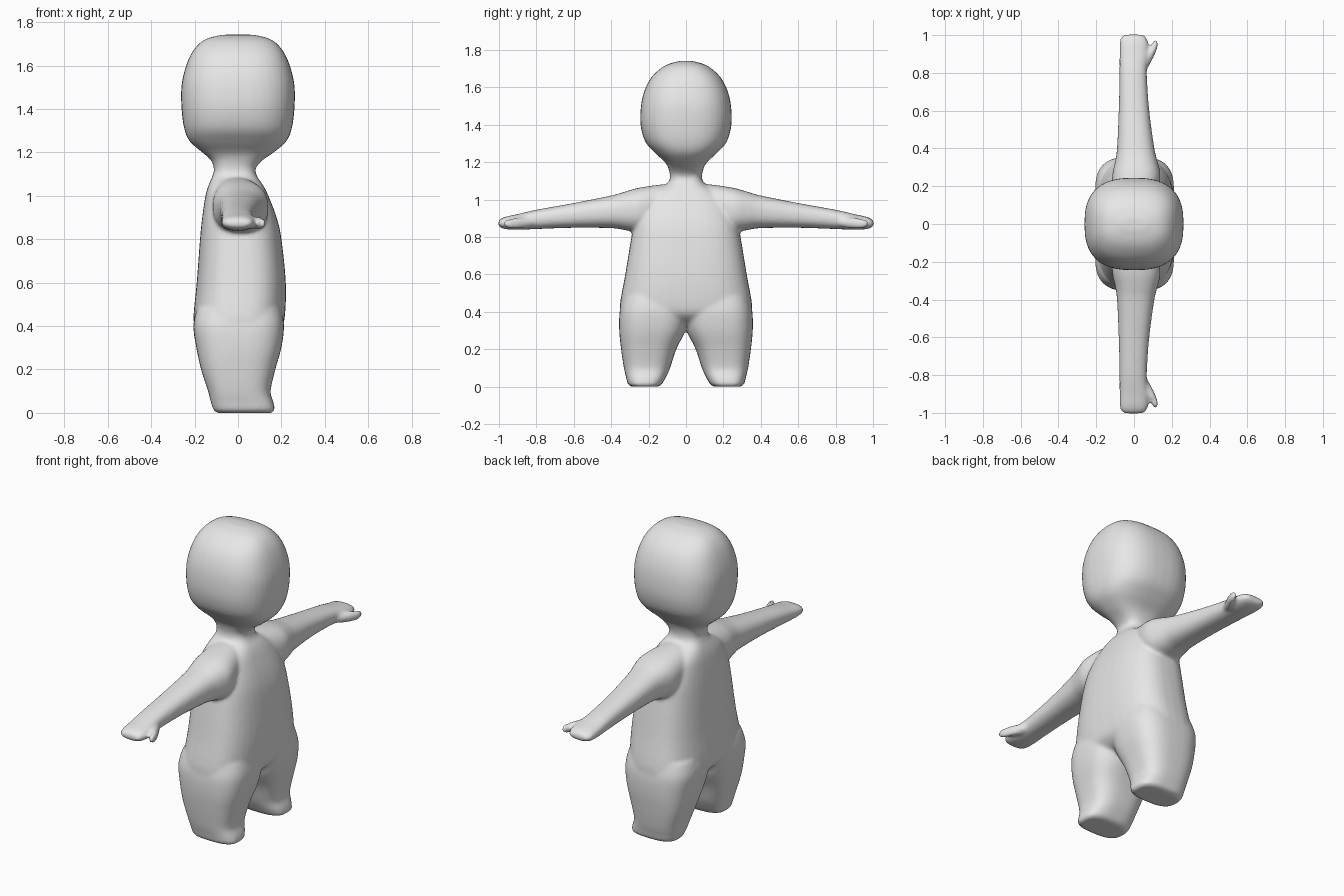
import bpy, bmesh, math

bm = bmesh.new()


def spline(rings, steps=4):
    """Catmull-Rom interpolation through a list of ring tuples."""
    out = []
    for i in range(len(rings) - 1):
        p0, p1 = rings[max(i - 1, 0)], rings[i]
        p2, p3 = rings[i + 1], rings[min(i + 2, len(rings) - 1)]
        for s in range(steps):
            t = s / steps
            out.append([0.5 * (2 * b + (c - a) * t + (2 * a - 5 * b + 4 * c - d) * t * t
                               + (3 * b - a - 3 * c + d) * t ** 3)
                        for a, b, c, d in zip(p0, p1, p2, p3)])
    return out + [list(rings[-1])]


def loft(rings, place, power, sides=40):
    """Closed tube of superellipse rings (t, a_min, a_max, b_min, b_max)."""
    loops = []
    for t, a0, a1, b0, b1 in spline(rings):
        loop = []
        for k in range(sides):
            an = 2 * math.pi * k / sides
            c, s = math.cos(an), math.sin(an)
            a = (a0 + a1) / 2 + (a1 - a0) / 2 * math.copysign(abs(c) ** (2 / power), c)
            b = (b0 + b1) / 2 + (b1 - b0) / 2 * math.copysign(abs(s) ** (2 / power), s)
            loop.append(bm.verts.new(place(t, a, b)))
        loops.append(loop)
    for l0, l1 in zip(loops, loops[1:]):
        for k in range(sides):
            n = (k + 1) % sides
            bm.faces.new((l0[k], l0[n], l1[n], l1[k]))
    bm.faces.new(loops[0][::-1])
    bm.faces.new(loops[-1])


# torso: z, back x, front x, half width
torso = [(0.33, -0.12, 0.12, 0.26), (0.37, -0.18, 0.185, 0.335), (0.43, -0.205, 0.214, 0.354),
         (0.6, -0.19, 0.22, 0.325), (0.8, -0.175, 0.2, 0.292), (0.9, -0.165, 0.178, 0.27),
         (1.0, -0.15, 0.14, 0.22), (1.05, -0.135, 0.115, 0.16), (1.085, -0.12, 0.09, 0.1),
         (1.12, -0.11, 0.08, 0.085), (1.16, -0.118, 0.095, 0.09)]
# neck and head
head = [(1.09, -0.1, 0.075, 0.08), (1.13, -0.112, 0.082, 0.085), (1.165, -0.125, 0.115, 0.093),
        (1.2, -0.165, 0.165, 0.112), (1.25, -0.222, 0.222, 0.166), (1.31, -0.248, 0.248, 0.218),
        (1.4, -0.26, 0.26, 0.243), (1.5, -0.261, 0.261, 0.241), (1.58, -0.245, 0.245, 0.223),
        (1.65, -0.218, 0.218, 0.188), (1.7, -0.18, 0.18, 0.138), (1.727, -0.135, 0.135, 0.09),
        (1.742, -0.07, 0.07, 0.03)]
for part, power in ((torso, 2.8), (head, 2.6)):
    loft([(z, x0, x1, -w, w) for z, x0, x1, w in part], lambda t, a, b: (a, b, t), power)

# limbs, built on both sides
leg = [(0.0, -0.095, 0.155, 0.15, 0.29), (0.012, -0.112, 0.17, 0.13, 0.31),
       (0.05, -0.125, 0.163, 0.108, 0.32), (0.1, -0.138, 0.15, 0.085, 0.332),
       (0.2, -0.17, 0.172, 0.052, 0.347), (0.3, -0.192, 0.2, 0.003, 0.357),
       (0.4, -0.206, 0.212, -0.02, 0.355), (0.48, -0.19, 0.2, -0.03, 0.335)]
arm = [(0.02, -0.1, 0.09, 0.86, 1.08), (0.12, -0.115, 0.11, 0.84, 1.082),
       (0.25, -0.116, 0.14, 0.828, 1.064), (0.33, -0.1, 0.125, 0.838, 1.042),
       (0.4, -0.09, 0.108, 0.848, 1.022), (0.6, -0.081, 0.081, 0.85, 0.982),
       (0.8, -0.077, 0.068, 0.843, 0.946), (0.9, -0.077, 0.076, 0.839, 0.923),
       (0.96, -0.076, 0.074, 0.842, 0.91), (0.99, -0.068, 0.064, 0.85, 0.898),
       (1.003, -0.05, 0.045, 0.86, 0.885)]
thumb = [(0.8, 0.01, 0.06, 0.86, 0.9), (0.86, 0.035, 0.092, 0.848, 0.903),
         (0.9, 0.065, 0.112, 0.845, 0.902), (0.935, 0.09, 0.124, 0.845, 0.9),
         (0.96, 0.098, 0.127, 0.85, 0.895), (0.973, 0.105, 0.122, 0.86, 0.886)]
for s in (-1, 1):
    loft(leg, lambda t, a, b: (a, s * b, t), 2.9)
    loft(arm, lambda t, a, b: (a, s * t, b), 2.4)
    loft(thumb, lambda t, a, b: (a, s * t, b), 2.2, 20)

bmesh.ops.recalc_face_normals(bm, faces=bm.faces)
mesh = bpy.data.meshes.new("body")
bm.to_mesh(mesh)
bm.free()
body = bpy.data.objects.new("body", mesh)
bpy.context.collection.objects.link(body)

# one plain grey skin
grey = bpy.data.materials.new("plain grey")
grey.diffuse_color = (0.8, 0.8, 0.8, 1)
mesh.materials.append(grey)

# fuse the parts into one soft skin
remesh = body.modifiers.new("fuse", 'REMESH')
remesh.mode = 'VOXEL'
remesh.voxel_size = 0.01
remesh.use_smooth_shade = True
soft = body.modifiers.new("soften", 'SMOOTH')
soft.factor = 0.5
soft.iterations = 8
